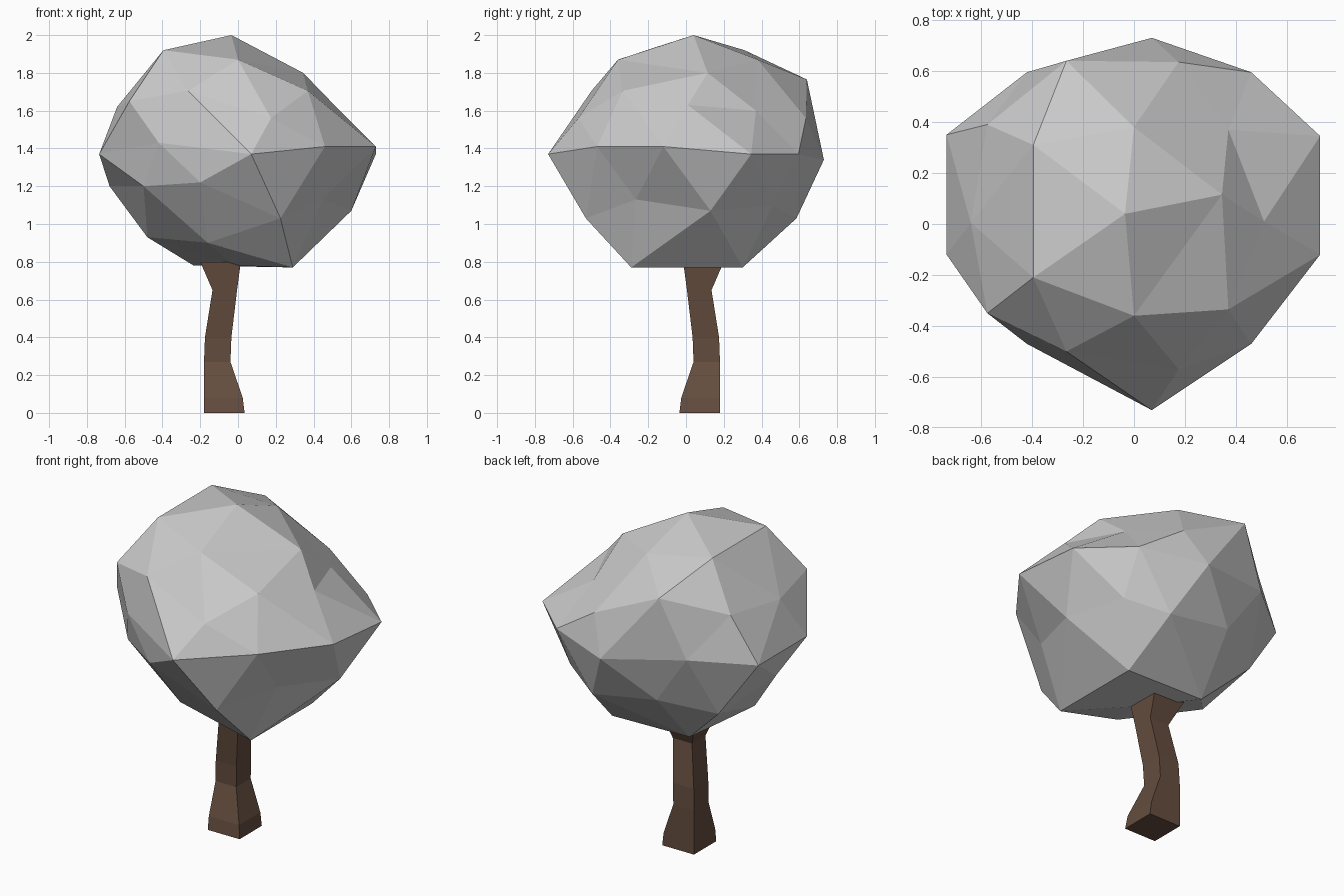
import bpy, bmesh, math

if "Cube" in bpy.data.objects:
    bpy.data.objects.remove(bpy.data.objects["Cube"])


def finish(bm, name, color=None):
    bmesh.ops.recalc_face_normals(bm, faces=bm.faces)
    mesh = bpy.data.meshes.new(name)
    bm.to_mesh(mesh)
    bm.free()
    obj = bpy.data.objects.new(name, mesh)
    bpy.context.collection.objects.link(obj)
    if color:
        mat = bpy.data.materials.new(name + "_colour")
        mat.diffuse_color = color
        mat.use_nodes = True
        mat.node_tree.nodes["Principled BSDF"].inputs["Base Color"].default_value = mat.diffuse_color
        mesh.materials.append(mat)
    return obj


# Crown: icosphere whose horizontal rings are pulled into a lumpy shape
# (each ring runs counter-clockwise from about +x)
rings = [
    [(-.035, .04, 2.0)],
    [(.345, .115, 1.80), (0, .38, 1.87), (-.395, .31, 1.92), (-.395, -.21, 1.92), (0, -.36, 1.87)],
    [(.51, .01, 1.63), (.37, .37, 1.60), (.175, .635, 1.56), (-.265, .64, 1.765), (-.575, .39, 1.65),
     (-.64, .005, 1.62), (-.575, -.35, 1.65), (-.265, -.5, 1.705), (.175, -.57, 1.56), (.37, -.335, 1.705)],
    [(.73, .345, 1.37), (.46, .595, 1.37), (.07, .73, 1.34), (-.42, .595, 1.41), (-.735, .35, 1.37),
     (-.735, -.12, 1.37), (-.42, -.47, 1.43), (.07, -.73, 1.37), (.46, -.47, 1.41), (.73, -.12, 1.41)],
    [(.6, .13, 1.07), (.46, .46, 1.1), (.225, .585, 1.03), (-.2, .57, 1.1), (-.5, .4, 1.03),
     (-.68, .1, 1.2), (-.5, -.35, 1.2), (-.2, -.57, 1.22), (.225, -.53, 1.03), (.45, -.265, 1.13)],
    [(.29, .3, .77), (-.235, .3, .78), (-.48, .02, .93), (-.16, -.33, .90), (.29, -.29, .77)],
    [(-.02, .02, .78)],
]
bm = bmesh.new()
bmesh.ops.create_icosphere(bm, subdivisions=2, radius=1)
levels = [.95, .7, .2, -.2, -.7, -.95, -2]
groups = [[] for _ in levels]
for v in bm.verts:
    groups[next(i for i, z in enumerate(levels) if v.co.z > z)].append(v)
for group, ring in zip(groups, rings):
    group.sort(key=lambda v: (math.atan2(v.co.y, v.co.x) + .1) % math.tau)
    for v, co in zip(group, ring):
        v.co = co
finish(bm, "crown")

# Trunk: square sections (z, low x, high x) that lean along the x = -y diagonal
sections = [(0, -.18, .035), (.08, -.18, .025), (.27, -.18, -.04),
            (.4, -.175, -.035), (.65, -.135, -.005), (.8, -.2, .015)]
bm = bmesh.new()
loops = [[bm.verts.new((x, y, z)) for x, y in ((a, -b), (b, -b), (b, -a), (a, -a))]
         for z, a, b in sections]
for low, high in zip(loops, loops[1:]):
    for i in range(4):
        j = (i + 1) % 4
        bm.faces.new((low[i], low[j], high[j], high[i]))
bm.faces.new(loops[0])
bm.faces.new(loops[-1])
finish(bm, "trunk", (.13, .075, .05, 1))
